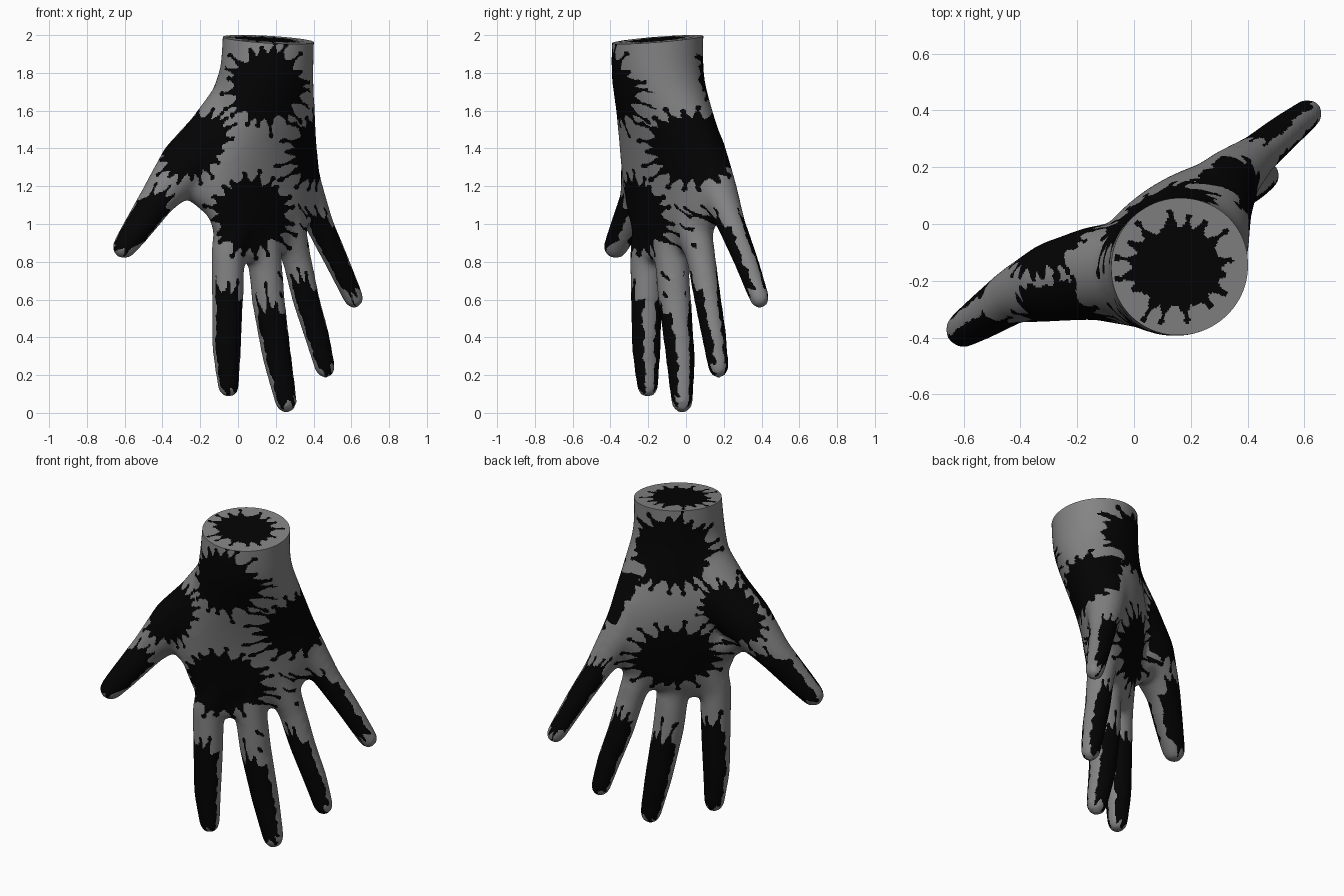
import bpy, bmesh, random
from math import sin, cos, pi, radians, atan2, hypot
from mathutils import Vector, noise

if "Cube" in bpy.data.objects:
    bpy.data.objects.remove(bpy.data.objects["Cube"])

random.seed(4)
bm = bmesh.new()


def hull(points):
    """Add a convex solid around the points."""
    vs = [bm.verts.new(p) for p in points]
    bmesh.ops.convex_hull(bm, input=vs)
    bmesh.ops.delete(bm, geom=[v for v in vs if not v.link_faces], context='VERTS')


def ball(x, y, z, r, n=220):
    """Evenly spread points on a sphere (slightly enlarged against smoothing shrinkage)."""
    r += 0.008
    pts = []
    for i in range(n):
        h = 1 - 2 * (i + 0.5) / n
        s, a = (1 - h * h) ** 0.5, i * 2.39996
        pts.append(Vector((x + r * s * cos(a), y + r * s * sin(a), z + r * h)))
    return pts


def section(z, cx, cy, a, b, n=48):
    """Ellipse turned along the knuckle line."""
    c, s = cos(radians(40)), sin(radians(40))
    pts = []
    for i in range(n):
        u, v = a * cos(2 * pi * i / n), b * sin(2 * pi * i / n)
        pts.append(Vector((cx + u * c - v * s, cy + u * s + v * c, z)))
    return pts


def smooth_rows(rows, steps=4):
    """Catmull-Rom rows between the given ones."""
    ext, out = [rows[0]] + rows + [rows[-1]], []
    for a, b, c, d in zip(ext, ext[1:], ext[2:], ext[3:]):
        for k in range(steps):
            t = k / steps
            out.append([q + .5 * t * (r - p + t * (2 * p - 5 * q + 4 * r - s
                        + t * (3 * (q - r) + s - p))) for p, q, r, s in zip(a, b, c, d)])
    return out + [rows[-1]]


# palm and wrist: z, centre x, centre y, half width, half thickness
palm = smooth_rows([
    (2.08, .165, -.147, .243, .242), (1.8, .152, -.15, .255, .238),
    (1.6, .138, -.115, .30, .22), (1.4, .115, -.075, .36, .20),
    (1.2, .118, -.052, .39, .165), (1.02, .118, -.063, .335, .13),
    (.91, .10, -.08, .26, .10), (.85, .07, -.115, .19, .082), (.80, .04, -.14, .11, .06)])
for p, q in zip(palm, palm[1:]):
    hull(section(*p) + section(*q))

# fingers, thumb and thumb web: chains of tapered capsules (x, y, z, radius)
chains = [
    [(-.603, -.373, .877, .06), (-.53, -.325, .98, .074), (-.42, -.25, 1.14, .092),
     (-.27, -.20, 1.32, .138), (-.12, -.17, 1.45, .16), (.02, -.16, 1.64, .16),
     (.13, -.15, 1.85, .20)],
    [(-.27, -.20, 1.26, .09), (-.08, -.19, 1.10, .09)],
    [(-.05, -.203, .135, .052), (-.06, -.21, .33, .07), (-.055, -.21, .6, .078),
     (-.055, -.21, .84, .082), (0, -.16, 1.07, .11)],
    [(.255, -.02, .056, .054), (.205, -.03, .3, .072), (.16, -.06, .6, .082),
     (.14, -.08, .85, .084), (.12, -.07, 1.1, .11)],
    [(.461, .172, .236, .05), (.42, .15, .4, .061), (.36, .115, .6, .067),
     (.31, .08, .82, .072), (.24, .02, 1.06, .10)],
    [(.614, .39, .604, .049), (.525, .32, .8, .06), (.43, .24, 1.0, .07),
     (.34, .16, 1.2, .10), (.27, .08, 1.4, .12)],
]
for chain in chains:
    for p, q in zip(chain, chain[1:]):
        hull(ball(*p) + ball(*q))

# fuse everything into one smooth skin
mesh = bpy.data.meshes.new("hand")
bm.to_mesh(mesh)
bm.free()
hand = bpy.data.objects.new("hand", mesh)
bpy.context.collection.objects.link(hand)
m = hand.modifiers.new("fuse", 'REMESH')
m.mode, m.voxel_size = 'VOXEL', 0.015
m = hand.modifiers.new("relax", 'SMOOTH')
m.factor, m.iterations = 0.5, 32
m = hand.modifiers.new("refine", 'SUBSURF')
m.levels = 1
evaluated = hand.evaluated_get(bpy.context.evaluated_depsgraph_get())
skin = bpy.data.meshes.new_from_object(evaluated)
hand.modifiers.clear()
hand.data = skin

# grey skin and black ink
skin.materials.clear()
for name, shade in (("skin_grey", .23), ("ink_black", .001)):
    mat = bpy.data.materials.new(name)
    mat.diffuse_color = (shade, shade, shade, 1)
    mat.use_nodes = True
    mat.node_tree.nodes["Principled BSDF"].inputs["Base Color"].default_value = mat.diffuse_color
    skin.materials.append(mat)

# slanted wrist cut, closed with concentric rings
bm = bmesh.new()
bm.from_mesh(skin)
bmesh.ops.bisect_plane(bm, geom=bm.verts[:] + bm.edges[:] + bm.faces[:],
                       plane_co=(.165, -.145, 1.977),
                       plane_no=Vector((.06, -.08, 1)).normalized(), clear_outer=True)
edges = [e for e in bm.edges if e.is_boundary]
rim = {v for e in edges for v in e.verts}
mid = sum((v.co for v in rim), Vector()) / len(rim)
rings = 26
for k in range(1, rings):
    out = bmesh.ops.extrude_edge_only(bm, edges=edges)["geom"]
    edges = [g for g in out if isinstance(g, bmesh.types.BMEdge)]
    for v in {v for e in edges for v in e.verts}:
        v.co = mid.lerp(v.co, (rings - k) / (rings - k + 1))
bmesh.ops.edgeloop_fill(bm, edges=edges)
bmesh.ops.recalc_face_normals(bm, faces=bm.faces[:])
bm.normal_update()


class Splat:
    """Ink blot projected along n, measured on the axes e and f."""

    def __init__(self, e, f, n, c, rx, rz, slope=0, both=False, limit=.35, drips=20):
        self.e, self.f, self.n = Vector(e), Vector(f), Vector(n).normalized()
        self.c, self.rx, self.rz = c, rx, rz
        self.slope, self.both, self.limit = slope, both, limit
        self.seed = random.uniform(0, 50)
        self.step = 2 * pi / drips
        self.drips = [(random.uniform(-.25, .25) * self.step, random.uniform(.12, .5))
                      for _ in range(drips)]

    def covers(self, p, normal, rough):
        dz = p.dot(self.f) - self.c[1]
        if abs(dz) > self.rz * 1.7:
            return False
        dx = p.dot(self.e) - self.c[0] - self.slope * dz
        if abs(dx) > self.rx * 1.7:
            return False
        facing = normal.dot(self.n)
        if (abs(facing) if self.both else facing) < self.limit + .25 * rough:
            return False
        x, z = dx / self.rx, dz / self.rz
        r, a = hypot(x, z), atan2(z, x) % (2 * pi)
        edge = 1 + .16 * noise.noise((3 * cos(a), 3 * sin(a), self.seed))
        if r < edge:
            return True
        i = int(a / self.step) % len(self.drips)
        turn, length = self.drips[i]
        side = abs(a - (i + .5) * self.step - turn) * r
        tip = edge + length
        neck = .04 + .11 * max(0, 1 - (r - edge) / .2)
        return (r < tip and side < neck) or hypot(r - tip, side) < .078


X, Y, Z = (1, 0, 0), (0, 1, 0), (0, 0, 1)
FRONT, DIAG, BACK = (0, -1, 0), (-.707, -.707, 0), (-.65, .76, 0)
PAD = (.25, -.97, 0)
splats = [
    # palm side
    Splat(X, Z, FRONT, (.15, 1.73), .175, .17),
    Splat(X, Z, FRONT, (.07, 1.05), .175, .175),
    Splat(X, Z, FRONT, (-.23, 1.41), .145, .16, slope=.3, limit=.1),
    # back of the hand
    Splat(DIAG, Z, BACK, (-.075, 1.75), .185, .18),
    Splat(DIAG, Z, BACK, (-.06, 1.10), .21, .165),
    Splat(DIAG, Z, BACK, (.24, 1.40), .14, .145, slope=-.3),
    # outer edge of the hand
    Splat(Y, Z, (.95, .3, 0), (.04, 1.4), .21, .17, limit=.2),
    # thumb and fingers, both faces
    Splat(X, Z, FRONT, (-.52, 1.01), .115, .145, slope=.65, both=True, drips=12),
    Splat(X, Z, PAD, (-.062, .38), .12, .25, both=True, limit=.4, drips=18),
    Splat(X, Z, PAD, (.197, .30), .12, .25, slope=-.17, both=True, limit=.45, drips=18),
    Splat(X, Z, PAD, (.393, .47), .10, .23, slope=-.25, both=True, limit=.45, drips=18),
    Splat(X, Z, PAD, (.505, .84), .09, .20, slope=-.46, both=True, limit=.5, drips=16),
    # wrist cut
    Splat(X, Y, Z, (.15, -.15), .155, .14, limit=.8, drips=16),
]
caps, walls = splats[-1:], splats[:-1]
for f in bm.faces:
    p = f.calc_center_median()
    on_cap = f.normal.z > .9 and p.z > 1.9
    rough = noise.noise(p * 22)
    f.material_index = int(any(s.covers(p, f.normal, 0 if on_cap else rough)
                               for s in (caps if on_cap else walls)))
bm.to_mesh(skin)
bm.free()

bpy.ops.object.select_all(action='DESELECT')
hand.select_set(True)
bpy.context.view_layer.objects.active = hand
bpy.ops.object.shade_smooth_by_angle(angle=radians(45))
